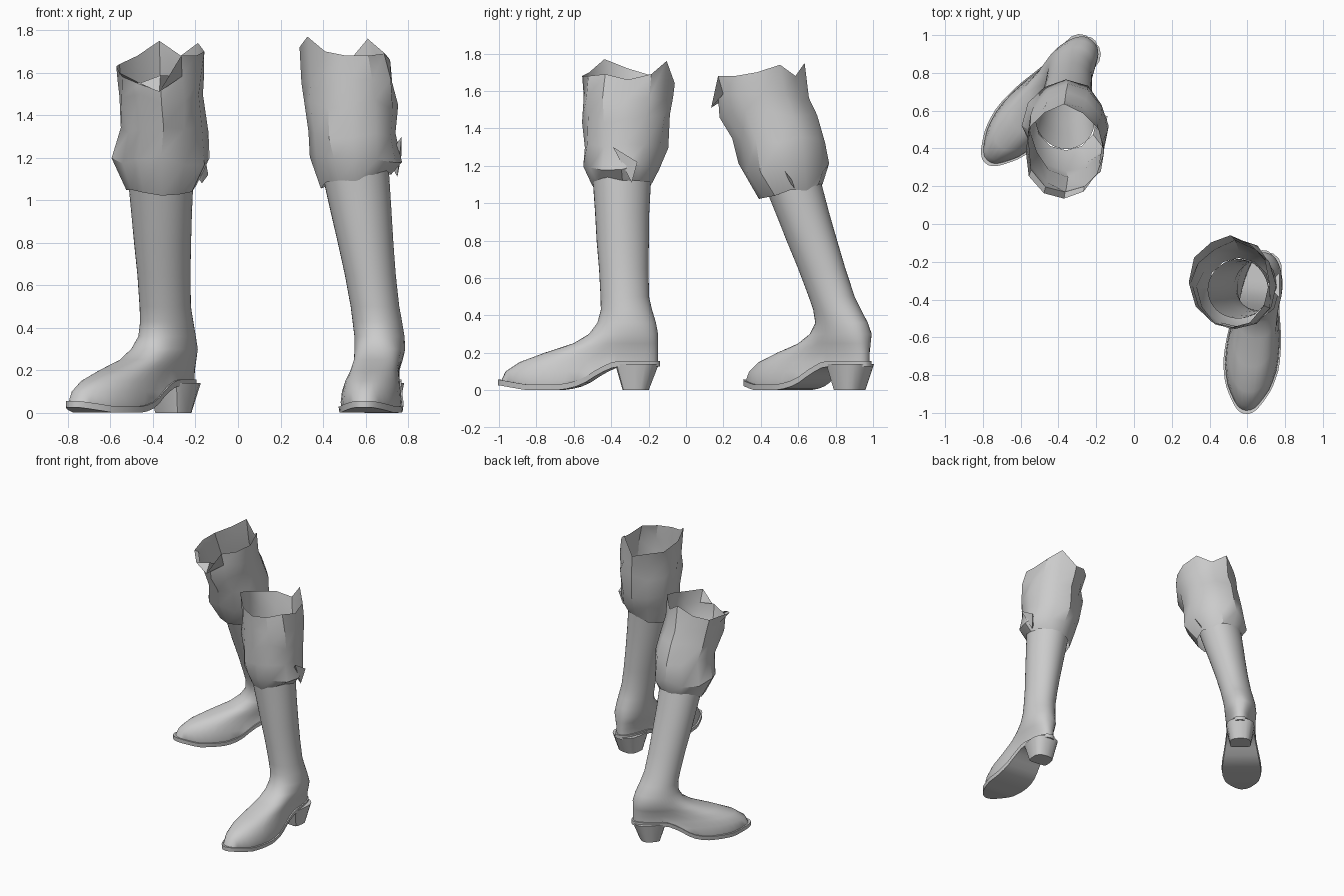
import bpy, bmesh, math, random
from mathutils import Vector

random.seed(4)
cube = bpy.data.objects.get("Cube")
if cube:
    bpy.data.objects.remove(cube, do_unlink=True)

grey = bpy.data.materials.new("plain grey")
grey.use_nodes = True
grey.diffuse_color = (0.6, 0.6, 0.6, 1)
grey.node_tree.nodes["Principled BSDF"].inputs["Base Color"].default_value = (0.6, 0.6, 0.6, 1)


def interp(table, x):
    for (a, p), (b, q) in zip(table, table[1:]):
        if x <= b:
            return p + (q - p) * max(0, (x - a) / (b - a))
    return table[-1][1]


def loft(name, rings, caps=False, angle=40):
    """Skin a list of equal-length closed rings."""
    bm = bmesh.new()
    rows = [[bm.verts.new(p) for p in ring] for ring in rings]
    n = len(rows[0])
    for a, b in zip(rows, rows[1:]):
        for i in range(n):
            j = (i + 1) % n
            bm.faces.new((a[i], a[j], b[j], b[i]))
    if caps:
        bm.faces.new(rows[0])
        bm.faces.new(rows[-1])
    bmesh.ops.recalc_face_normals(bm, faces=bm.faces[:])
    mesh = bpy.data.meshes.new(name)
    bm.to_mesh(mesh)
    bm.free()
    mesh.materials.append(grey)
    obj = bpy.data.objects.new(name, mesh)
    bpy.context.collection.objects.link(obj)
    bpy.ops.object.select_all(action='DESELECT')
    obj.select_set(True)
    bpy.context.view_layer.objects.active = obj
    bpy.ops.object.shade_smooth_by_angle(angle=math.radians(angle))
    return obj


# Half width of the foot and height of the insole, along the foot from the heel
WIDTH = [(0, .10), (.15, .108), (.3, .112), (.45, .135), (.6, .15), (.72, .145), (.85, .11)]
INSOLE = [(0, .15), (.22, .15), (.3, .115), (.4, .05), (.5, .025), (.7, .025), (.85, .05)]

# Horizontal slices of the boot: height, back, front, width factor
SLICES = [(1.15, .02, .335, 1.47), (.95, .035, .325, 1.32), (.8, .04, .32, 1.2),
          (.65, .045, .31, 1.1), (.5, .045, .305, 1.05), (.43, .03, .305, 1.07),
          (.36, .01, .325, 1.08), (.3, 0, .37, 1.08), (.25, 0, .455, 1.0),
          (.2, 0, .61, .9), (.15, 0, .745, .93), (.1, 0, .82, .97),
          (.05, 0, .845, 1.0), (.02, 0, .84, .98)]


def spow(x, p):
    return math.copysign(abs(x) ** p, x)


def boot(side, heel, toe, lean):
    origin = Vector((*heel, 0))
    fwd = (Vector((*toe, 0)) - origin).normalized()
    across = Vector((-fwd.y, fwd.x, 0))
    lean = Vector((*lean, 0))

    def place(u, v, z):
        return origin + fwd * u + across * v + lean * max(0, z - .33) + Vector((0, 0, z))

    # Upper: shaft, ankle and foot in one skin
    rings = []
    for z, back, front, s in SLICES:
        ring = []
        for i in range(40):
            t = math.tau * i / 40
            u = (back + front) / 2 + (front - back) / 2 * math.cos(t)
            v = s * interp(WIDTH, u) * spow(math.sin(t), 1 if z > .35 else .8)
            ring.append(place(u, v, max(z, interp(INSOLE, u))))
        rings.append(ring)
    loft(side + "_boot_upper", rings)

    # Sole: thin strip with a welt, following the arch
    rings = []
    for i in range(29):
        t = math.pi * i / 28
        u = .425 - .435 * math.cos(t)
        v = max(.012, 1.06 * interp(WIDTH, u) * math.sin(t) ** .75)
        top = interp(INSOLE, u) + .006
        low = top - .03
        rings.append([place(u, v, top), place(u, -v, top),
                      place(u, -v * .97, low), place(u, v * .97, low)])
    loft(side + "_sole", rings, True)

    # Tapered heel block
    rings = []
    for z, back, front, w in ((.14, -.005, .225, .105), (0, .05, .185, .078)):
        ring = []
        for i in range(16):
            t = math.tau * i / 16
            p = .35 if math.cos(t) > 0 else .8
            ring.append(place((back + front) / 2 + (front - back) / 2 * spow(math.cos(t), p),
                              w * spow(math.sin(t), p), z))
        rings.append(ring)
    loft(side + "_heel", rings, True, 30)


def cuff(side, levels, rim, tilt):
    """Torn cloth around the shaft: levels are z, centre x, y, radius x, y."""
    rings = []
    for k, (z, cx, cy, rx, ry) in enumerate(levels):
        ring = []
        for i, top in enumerate(rim):
            t = math.tau * i / len(rim)
            wob = 1 + random.uniform(-.05, .07) * (k > 0)
            x, y = rx * math.cos(t), ry * math.sin(t)
            h = z
            if k == 0:
                h += tilt[0] * x + tilt[1] * y + random.uniform(-.015, .015)
            elif k == len(levels) - 1:
                h = top
            else:
                h += random.uniform(-.025, .025)
            ring.append((cx + x * wob, cy + y * wob, h))
        rings.append(ring)
    loft(side + "_cloth_cuff", rings, angle=35)


def fold(name, tip, a, b, back):
    """Small pointed crease: an open three-sided wedge."""
    loft(name, [[tip, a, b], [back, back, back]][:1] and
         [[Vector(tip), Vector(a), Vector(b)],
          [Vector(back) + (Vector(p) - Vector(back)) * .1 for p in (tip, a, b)]], True, 10)


boot("left", (.69, -.15), (.59, -1), (-.145, -.02))
boot("right", (-.22, .97), (-.78, .33), (-.03, -.34))

cuff("left",
     [(1.10, .555, -.34, .165, .16), (1.20, .555, -.345, .205, .20),
      (1.31, .54, -.33, .21, .22), (1.45, .535, -.325, .225, .23),
      (1.57, .52, -.32, .215, .235), (1.68, .51, -.31, .21, .25)],
     [1.66, 1.69, 1.76, 1.64, 1.67, 1.68, 1.72, 1.77, 1.70, 1.68, 1.68, 1.69], (.2, 0))
cuff("right",
     [(1.06, -.36, .56, .165, .17), (1.19, -.36, .52, .22, .23),
      (1.34, -.35, .495, .2, .235), (1.48, -.36, .44, .205, .25),
      (1.57, -.365, .41, .205, .245), (1.66, -.37, .38, .205, .24)],
     [1.70, 1.74, 1.68, 1.75, 1.68, 1.64, 1.63, 1.60, 1.56, 1.51, 1.68, 1.68], (0, .25))

# Creases where the cloth bunches at the knee
fold("left_cuff_fold", (.77, -.39, 1.30), (.77, -.26, 1.22), (.75, -.29, 1.11), (.70, -.32, 1.2))
fold("right_cuff_fold", (-.16, .48, 1.23), (-.14, .57, 1.12), (-.17, .58, 1.08), (-.22, .52, 1.15))
